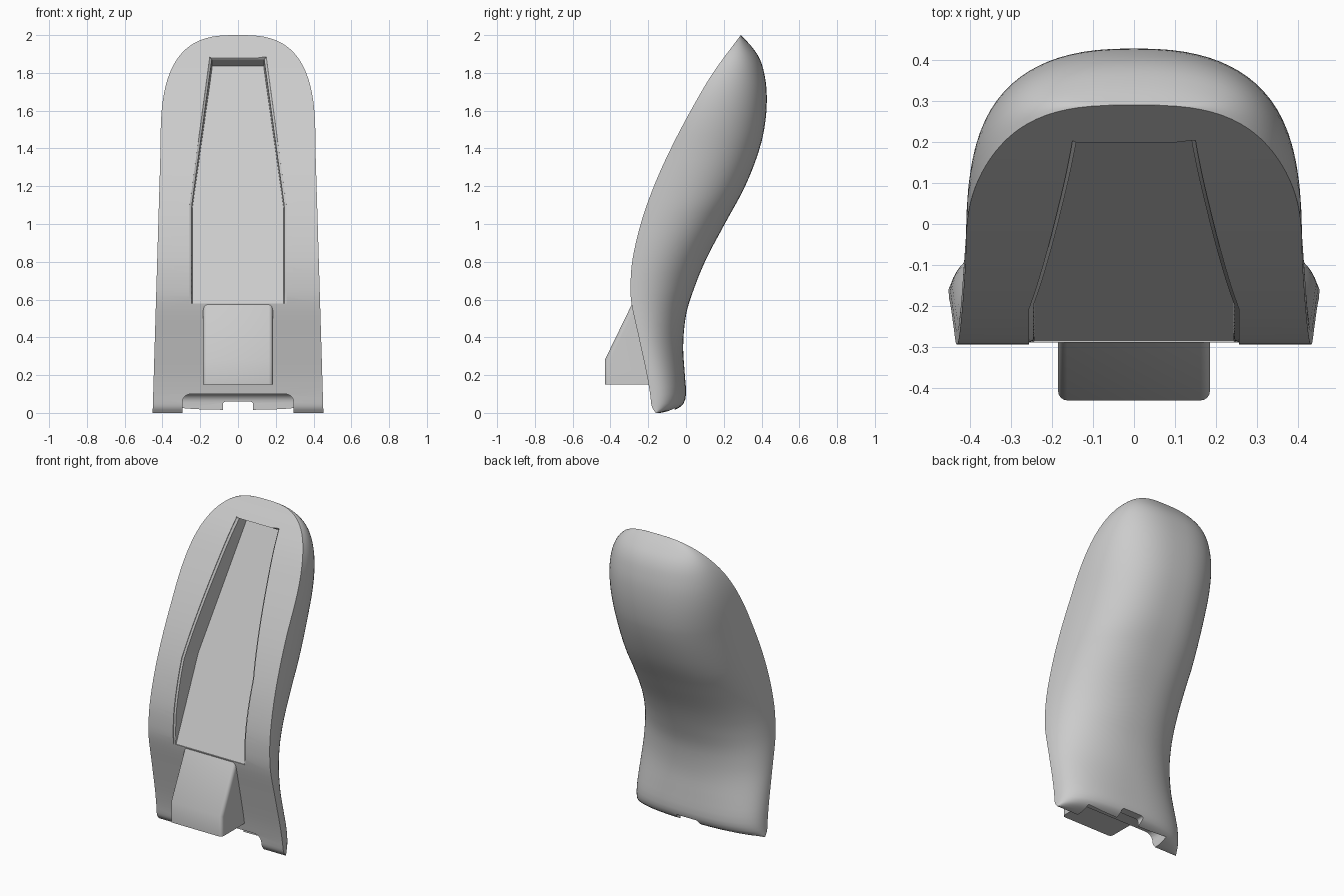
import bpy, bmesh, math

cube = bpy.data.objects.get("Cube")
if cube:
    bpy.data.objects.remove(cube, do_unlink=True)

grey = bpy.data.materials.new("plain_grey")
grey.use_nodes = True
GREY = (0.6, 0.6, 0.6, 1)
grey.diffuse_color = GREY
grey.node_tree.nodes["Principled BSDF"].inputs["Base Color"].default_value = GREY

# Side profile as (height, depth) points
FRONT = [(0, -.16), (.03, -.18), (.1, -.19), (.2, -.207), (.4, -.25), (.57, -.287), (.65, -.294),
         (.8, -.285), (1, -.24), (1.2, -.17), (1.4, -.08), (1.6, .025), (1.8, .143), (2, .29)]
BACK = [(0, -.13), (.01, -.08), (.025, -.04), (.05, -.012), (.1, 0), (.2, -.006), (.35, -.015),
        (.5, -.003), (.6, .022), (.8, .1), (1, .205), (1.2, .313), (1.4, .39), (1.55, .421),
        (1.7, .427), (1.82, .409), (1.89, .382), (1.95, .338), (2, .29)]
# Roundness of the cross-section by height
ROUNDNESS = [(0, .8), (.15, .8), (.4, .93), (.7, .93), (1.1, .8), (2, .8)]


def curve(pts, z):
    """Smooth interpolation through the profile points."""
    i = max(k for k in range(len(pts) - 1) if pts[k][0] <= z or k == 0)

    def slope(k):
        a, b = pts[max(k - 1, 0)], pts[min(k + 1, len(pts) - 1)]
        return (b[1] - a[1]) / (b[0] - a[0])
    (z0, y0), (z1, y1) = pts[i], pts[i + 1]
    h = z1 - z0
    t = (z - z0) / h
    return (y0 * (1 + 2 * t) * (1 - t) ** 2 + h * slope(i) * t * (1 - t) ** 2
            + y1 * t * t * (3 - 2 * t) + h * slope(i + 1) * t * t * (t - 1))


def linear(pts, z):
    for (z0, v0), (z1, v1) in zip(pts, pts[1:]):
        if z <= z1:
            return v0 + (v1 - v0) * (z - z0) / (z1 - z0)
    return pts[-1][1]


def half_width(z):
    if z <= 1.4:
        return .452 - .03 * z
    return .41 * max(1 - ((z - 1.4) / .6) ** 2.9, 0) ** (1 / 2.9)


def make(name, bm):
    bmesh.ops.recalc_face_normals(bm, faces=bm.faces)
    mesh = bpy.data.meshes.new(name)
    bm.to_mesh(mesh)
    bm.free()
    mesh.materials.append(grey)
    ob = bpy.data.objects.new(name, mesh)
    bpy.context.collection.objects.link(ob)
    return ob


def loft(name, rings):
    bm = bmesh.new()
    rows = [[bm.verts.new(p) for p in ring] for ring in rings]
    n = len(rows[0])
    for a, b in zip(rows, rows[1:]):
        for i in range(n):
            j = (i + 1) % n
            bm.faces.new((a[i], a[j], b[j], b[i]))
    bm.faces.new(rows[0])
    bm.faces.new(rows[-1])
    return make(name, bm)


def box(name, x, y0, y1, z0, z1, radius):
    """Box cutter with its side and rear top edges rounded."""
    bm = bmesh.new()
    bmesh.ops.create_cube(bm, size=1)
    for v in bm.verts:
        v.co = (v.co.x * 2 * x, y1 if v.co.y > 0 else y0, z1 if v.co.z > 0 else z0)
    edges = [e for e in bm.edges if all(v.co.z > 0 for v in e.verts)
             and any(v.co.y > (y0 + y1) / 2 for v in e.verts)]
    bmesh.ops.bevel(bm, geom=edges, offset=radius, segments=6, profile=.5, affect='EDGES')
    return make(name, bm)


def select(ob):
    bpy.ops.object.select_all(action='DESELECT')
    ob.select_set(True)
    bpy.context.view_layer.objects.active = ob


def cut(ob, cutter):
    select(ob)
    mod = ob.modifiers.new("cut", 'BOOLEAN')
    mod.operation, mod.solver, mod.object = 'DIFFERENCE', 'EXACT', cutter
    bpy.ops.object.modifier_apply(modifier=mod.name)
    bpy.data.objects.remove(cutter, do_unlink=True)


# Curved shell: flat across the front, rounded over the back
heights = [0, .004, .01, .017, .025, .037, .05, .075]
heights += [.1 + .04 * i for i in range(33)]
heights += [1.4 + .5999 * math.sin(math.pi / 2 * i / 28) for i in range(1, 29)]
rings = []
for z in heights:
    w, f, b, r = half_width(z), curve(FRONT, z), curve(BACK, z), linear(ROUNDNESS, z)
    ring = []
    for i in range(41):
        a = math.pi * i / 40
        c, s = math.cos(a), math.sin(a)
        ring.append((math.copysign(abs(c) ** r, c) * w, f + (b - f) * max(s, 0) ** r, z))
    rings.append(ring)
shell = loft("curved_shell", rings)

# Long tapering recess with a flat sloping floor and a narrow lip around it
WIDTH = [(.58, .256), (1.1, .256), (1.88, .15)]
rings = []
for i in range(41):
    t = i / 40
    z = .58 + 1.303 * t
    w, f = linear(WIDTH, z), curve(FRONT, z)
    floor_z = z - .047 * t
    floor_y = -.284 + .45 * (floor_z - .58)
    lip = min(.01, (floor_y - f) / 2)
    half = [(w, f - .085, z + .04 * t), (w, f + lip / 2, z),
            (w - .011, f + lip, z - .012 * t), (w - .014, floor_y, floor_z)]
    rings.append(half + [(-x, y, h) for x, y, h in reversed(half)])
cut(shell, loft("recess_cutter", rings))

# Openings under the bottom edge
cut(shell, box("opening_cutter", .295, -.5, -.06, -.1, .1, .045))
cut(shell, box("notch_cutter", .08, -.5, .2, -.1, .06, .015))

# Wedge block continuing the recess floor
profile = [(-.284, .58), (-.43, .28), (-.43, .15), (-.12, .15), (-.12, .5), (-.2, .57)]
block = loft("wedge_block", [[(x, y, z) for y, z in profile] for x in (-.185, .185)])
bm = bmesh.new()
bm.from_mesh(block.data)
edges = [e for e in bm.edges if abs(e.verts[0].co.x - e.verts[1].co.x) < .01
         and min(v.co.y for v in e.verts) < -.42 and max(v.co.y for v in e.verts) < -.25]
bmesh.ops.bevel(bm, geom=edges, offset=.022, segments=4, profile=.5, affect='EDGES')
bm.to_mesh(block.data)
bm.free()

for ob in (shell, block):
    select(ob)
    bpy.ops.object.shade_smooth_by_angle(angle=math.radians(30))
